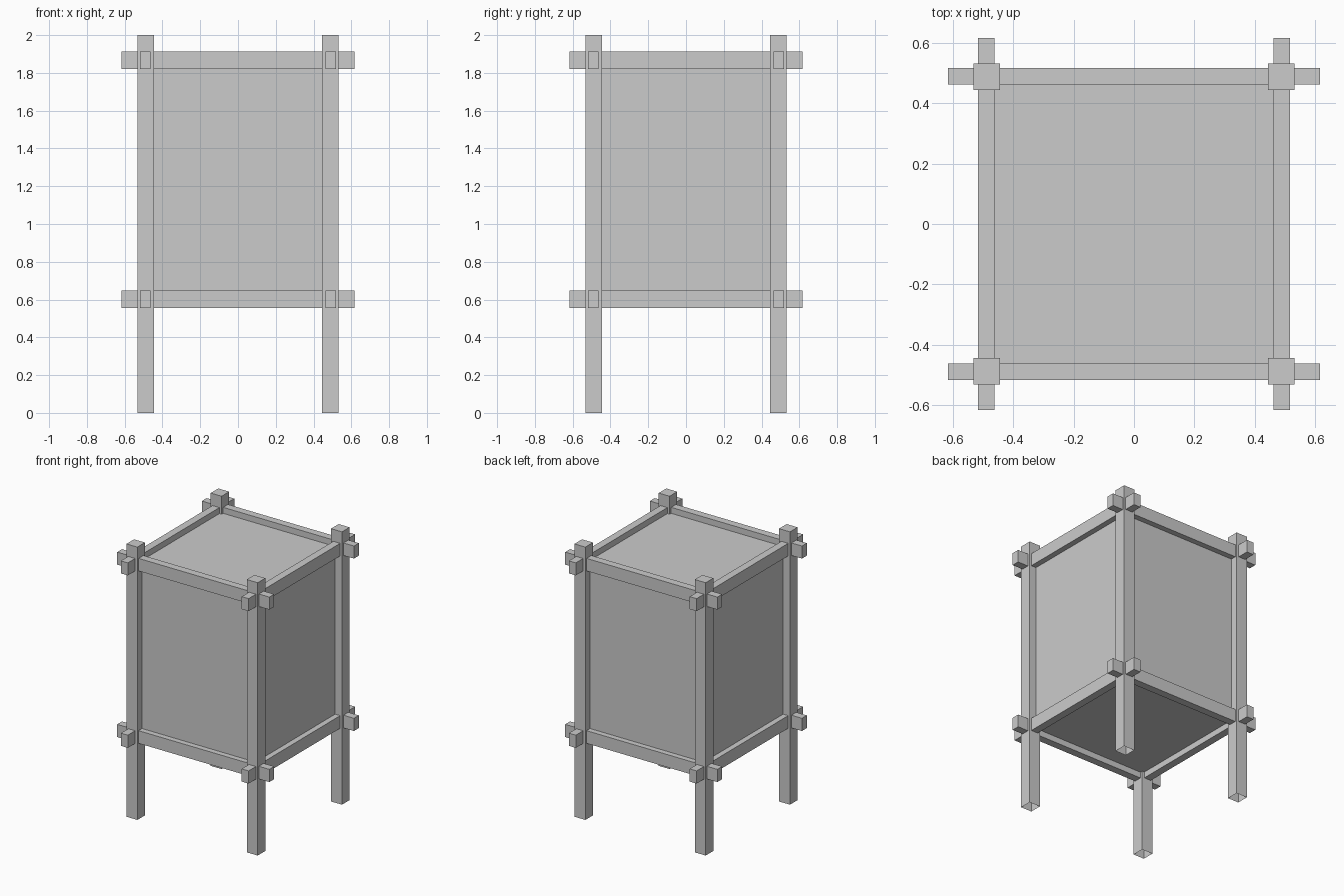
import bpy
import bmesh
from mathutils import Matrix

if "Cube" in bpy.data.objects:
    bpy.data.objects.remove(bpy.data.objects["Cube"])


def box(name, lo, hi, open_bottom=False):
    """Axis-aligned box between two corners."""
    bm = bmesh.new()
    size = [h - l for l, h in zip(lo, hi)]
    mid = [(h + l) / 2 for l, h in zip(lo, hi)]
    mat = Matrix.Translation(mid) @ Matrix.Diagonal((*size, 1))
    bmesh.ops.create_cube(bm, size=1, matrix=mat)
    bm.normal_update()
    if open_bottom:
        down = [f for f in bm.faces if f.normal.z < -0.9]
        bmesh.ops.delete(bm, geom=down, context='FACES_ONLY')
    mesh = bpy.data.meshes.new(name)
    bm.to_mesh(mesh)
    bm.free()
    obj = bpy.data.objects.new(name, mesh)
    bpy.context.collection.objects.link(obj)
    return obj


POST, POST_R = 0.488, 0.044      # post centre offset and half width
RAIL, RAIL_R = 0.49, 0.028       # rail centre offset and half width
REACH = 0.617                    # rail half length

# Four corner posts, hollow underneath
for sx, side in ((-1, "left"), (1, "right")):
    for sy, end in ((-1, "front"), (1, "back")):
        x, y = sx * POST, sy * POST
        box(f"{end}_{side}_post", (x - POST_R, y - POST_R, 0),
            (x + POST_R, y + POST_R, 2), open_bottom=True)

# Two rings of crossing rails that run through the posts
for level, z0, z1 in (("lower", 0.556, 0.649), ("upper", 1.82, 1.912)):
    for s, a, b in ((-1, "front", "left"), (1, "back", "right")):
        c = s * RAIL
        box(f"{level}_{a}_rail", (-REACH, c - RAIL_R, z0), (REACH, c + RAIL_R, z1))
        box(f"{level}_{b}_rail", (c - RAIL_R, -REACH, z0), (c + RAIL_R, REACH, z1))

# Closed cabinet body, recessed behind the rails
box("cabinet_body", (-0.477, -0.477, 0.6), (0.477, 0.477, 1.868))
